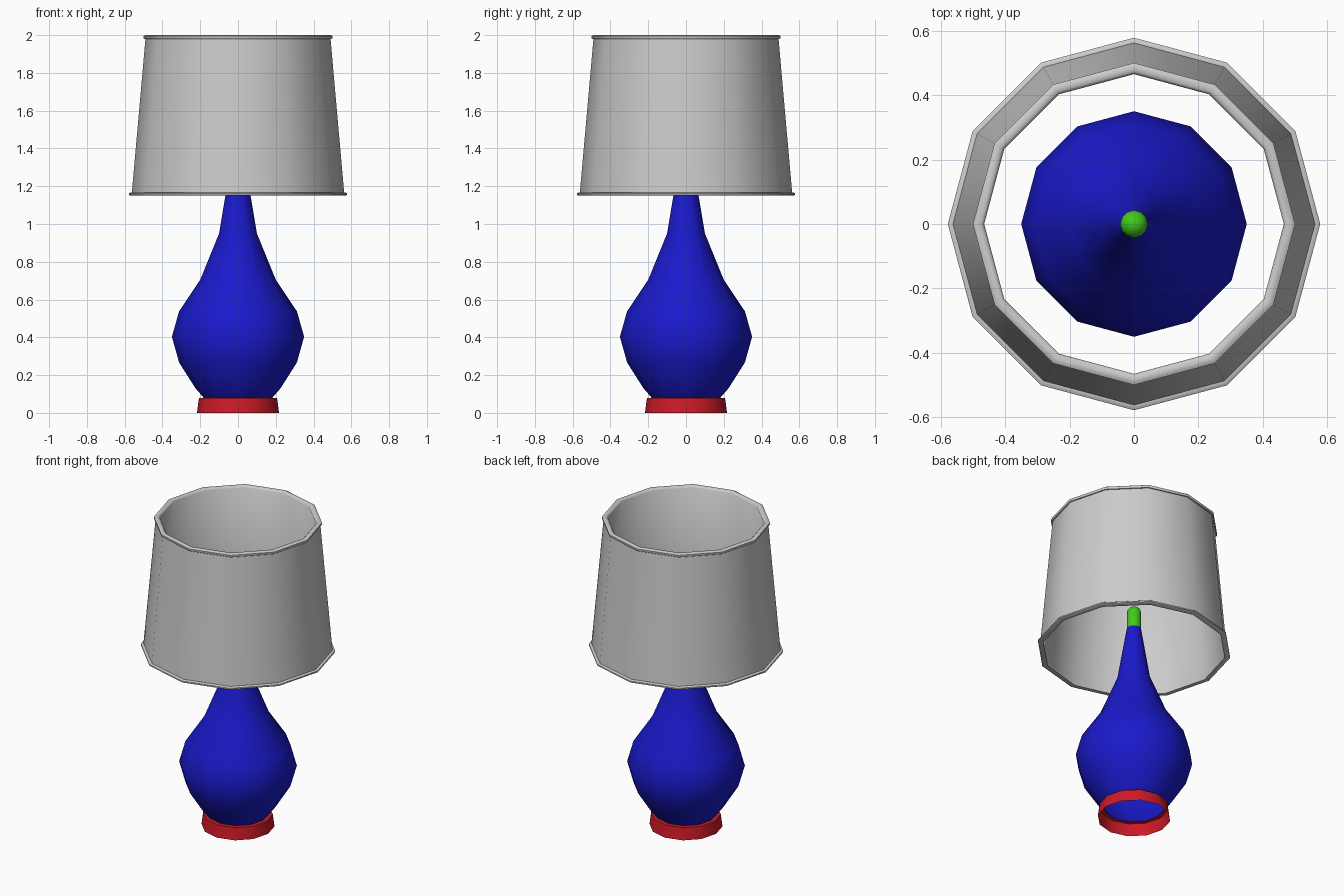
import bpy, bmesh
from math import sin, cos, pi, radians

if "Cube" in bpy.data.objects:
    bpy.data.objects.remove(bpy.data.objects["Cube"])

SIDES = 12


def material(name, rgb):
    m = bpy.data.materials.new(name)
    m.diffuse_color = (*rgb, 1)
    m.use_nodes = True
    m.node_tree.nodes["Principled BSDF"].inputs["Base Color"].default_value = m.diffuse_color
    return m


def lathe(name, profile, mat=None, closed=False, angle=50):
    """Revolve (radius, z) points around z; a zero radius makes a pole."""
    bm = bmesh.new()
    rings = []
    for r, z in profile:
        if r == 0:
            rings.append([bm.verts.new((0, 0, z))] * SIDES)
        else:
            rings.append([bm.verts.new((r * cos(2 * pi * i / SIDES),
                                        r * sin(2 * pi * i / SIDES), z))
                          for i in range(SIDES)])
    pairs = list(zip(rings, rings[1:]))
    if closed:
        pairs.append((rings[-1], rings[0]))
    for a, b in pairs:
        for i in range(SIDES):
            j = (i + 1) % SIDES
            quad = list(dict.fromkeys((a[i], a[j], b[j], b[i])))
            bm.faces.new(quad)
    mesh = bpy.data.meshes.new(name)
    bm.to_mesh(mesh)
    bm.free()
    obj = bpy.data.objects.new(name, mesh)
    bpy.context.collection.objects.link(obj)
    if mat:
        mesh.materials.append(mat)
    bpy.ops.object.select_all(action='DESELECT')
    obj.select_set(True)
    bpy.context.view_layer.objects.active = obj
    bpy.ops.object.shade_smooth_by_angle(angle=radians(angle))
    return obj


red = material("red", (0.6, 0.01, 0.02))
blue = material("blue", (0.01, 0.01, 0.6))
green = material("green", (0.05, 0.6, 0.01))

# Open foot ring with a narrow top lip
lathe("foot_ring", [(0.217, 0), (0.207, 0.078), (0.18, 0.078)], red)

# Vase-shaped body tapering into the neck
lathe("body", [(0.18, 0.078), (0.225, 0.13), (0.312, 0.267), (0.35, 0.403),
               (0.312, 0.538), (0.2, 0.705), (0.1, 0.95), (0.043, 1.295)], blue)

# Bulb: short cylinder with a domed top
dome = [(0.043 * cos(pi * k / 8), 1.4 + 0.043 * sin(pi * k / 8)) for k in range(4)]
lathe("bulb", [(0.043, 1.295)] + dome + [(0, 1.443)], green)

# Tapered shade with a rolled rim at the top and bottom
lathe("shade", [(0.545, 1.15), (0.572, 1.15), (0.578, 1.154), (0.578, 1.162),
                (0.57, 1.167), (0.562, 1.167),
                (0.49, 1.98), (0.497, 1.98), (0.5, 1.984), (0.5, 1.995),
                (0.492, 2.0), (0.474, 2.0), (0.465, 1.99)], closed=True)
